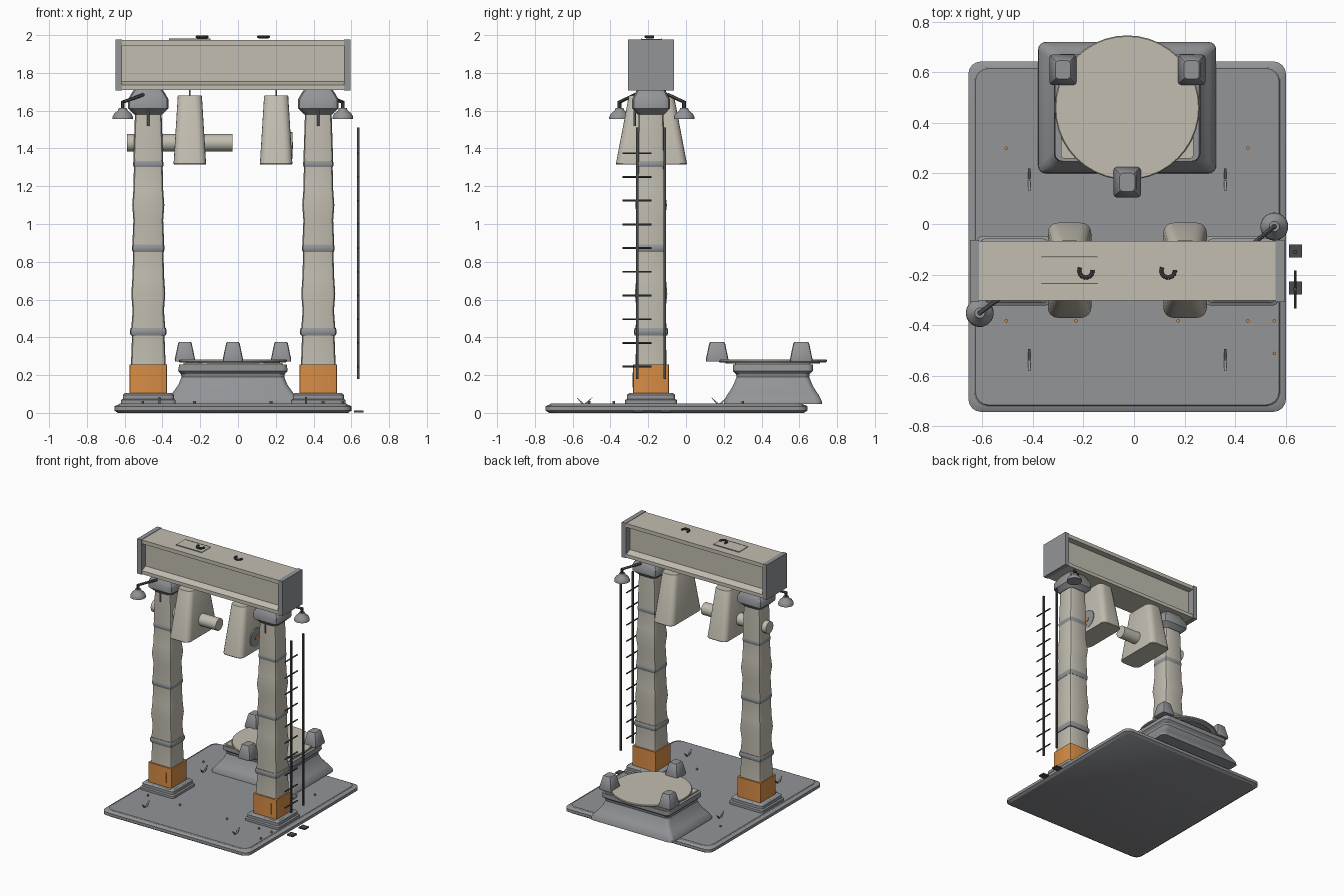
import bpy, bmesh
from math import sin, cos, pi, radians
from mathutils import Vector

if "Cube" in bpy.data.objects:
    bpy.data.objects.remove(bpy.data.objects["Cube"])


def material(name, r, g, b):
    m = bpy.data.materials.new(name)
    m.use_nodes = True
    m.diffuse_color = (r, g, b, 1)
    node = next(n for n in m.node_tree.nodes if n.type == 'BSDF_PRINCIPLED')
    node.inputs["Base Color"].default_value = (r, g, b, 1)
    return m


BEIGE = material("warm beige", .54, .51, .435)
GREY = material("mid grey", .29, .298, .312)
DARK = material("dark metal", .066, .068, .071)
ORANGE = material("orange paint", .68, .265, .06)


def finish(name, bm, mat):
    bmesh.ops.recalc_face_normals(bm, faces=bm.faces)
    mesh = bpy.data.meshes.new(name)
    bm.to_mesh(mesh)
    bm.free()
    ob = bpy.data.objects.new(name, mesh)
    bpy.context.collection.objects.link(ob)
    mesh.materials.append(mat)
    bpy.ops.object.select_all(action='DESELECT')
    bpy.context.view_layer.objects.active = ob
    ob.select_set(True)
    bpy.ops.object.shade_smooth_by_angle(angle=radians(30))
    return ob


def loft(name, mat, x, y, rings, corner=.02, seg=4):
    """Stack rounded rectangles given as (z, half x, half y)."""
    bm = bmesh.new()
    loops = []
    for z, hx, hy in rings:
        r = min(corner, hx, hy)
        loop = []
        for q, (sx, sy) in enumerate([(1, 1), (-1, 1), (-1, -1), (1, -1)]):
            for i in range(seg + 1):
                a = pi / 2 * (q + i / seg)
                loop.append(bm.verts.new((x + sx * (hx - r) + r * cos(a),
                                          y + sy * (hy - r) + r * sin(a), z)))
        loops.append(loop)
    for lo, hi in zip(loops, loops[1:]):
        for i in range(len(lo)):
            j = (i + 1) % len(lo)
            bm.faces.new((lo[i], lo[j], hi[j], hi[i]))
    bm.faces.new(loops[0])
    bm.faces.new(loops[-1])
    bmesh.ops.remove_doubles(bm, verts=bm.verts, dist=1e-5)
    return finish(name, bm, mat)


def turned(name, mat, x, y, profile):
    """Round part from (z, radius) pairs."""
    return loft(name, mat, x, y, [(z, r, r) for z, r in profile], 1, 10)


def box(name, mat, lo, hi):
    bm = bmesh.new()
    bmesh.ops.create_cube(bm, size=1)
    lo, hi = Vector(lo), Vector(hi)
    for v in bm.verts:
        v.co = (lo + hi) / 2 + v.co * (hi - lo)
    return finish(name, bm, mat)


def rod(name, mat, a, b, r, seg=12):
    a, b = Vector(a), Vector(b)
    bm = bmesh.new()
    bmesh.ops.create_cone(bm, cap_ends=True, segments=seg, radius1=r, radius2=r,
                          depth=(b - a).length)
    bm.transform((b - a).to_track_quat('Z', 'Y').to_matrix().to_4x4())
    bmesh.ops.translate(bm, verts=bm.verts, vec=(a + b) / 2)
    return finish(name, bm, mat)


def extruded(name, mat, x, section, length):
    """Extrude a (y, z) outline along x."""
    bm = bmesh.new()
    face = bm.faces.new([bm.verts.new((x, y, z)) for y, z in section])
    ext = bmesh.ops.extrude_face_region(bm, geom=[face])
    bmesh.ops.translate(bm, vec=(length, 0, 0),
                        verts=[v for v in ext["geom"] if isinstance(v, bmesh.types.BMVert)])
    return finish(name, bm, mat)


PX, PY = (-.475, .425), -.185      # pier positions
MX = -.027                         # middle of the base

# Base slab
loft("base_slab", GREY, MX, -.05, [
    (0, .61, .675), (.006, .618, .683), (.012, .628, .693), (.034, .628, .693),
    (.042, .615, .68), (.044, .605, .67), (.05, .6, .665)], .05)

# Piers
for x, side in zip(PX, ("right", "left")):
    loft(side + "_pier_foot", GREY, x, PY, [
        (.045, .145, .137), (.068, .145, .137), (.074, .135, .127),
        (.096, .135, .127), (.104, .125, .117)], .02)
    loft(side + "_pier_sleeve", ORANGE, x, PY, [(.1, .1, .095), (.255, .1, .095)], .008, 2)
    loft(side + "_pier_column", BEIGE, x, PY, [
        (.25, .092, .083), (.41, .086, .078), (.45, .09, .082), (.54, .083, .076),
        (.63, .09, .086), (.72, .084, .078), (.86, .08, .074), (.9, .084, .077),
        (1.02, .079, .073), (1.1, .085, .084), (1.18, .079, .073), (1.31, .076, .07),
        (1.36, .078, .071), (1.6, .07, .066)], .02, 2)
    for z, h in ((.43, .097), (.873, .087), (1.318, .08)):
        loft(side + "_pier_band", GREY, x, PY, [
            (z - .02, h - .005, h - .011), (z - .008, h, h - .007),
            (z + .008, h, h - .007), (z + .02, h - .005, h - .011)], .02, 2)
    loft(side + "_pier_capital", GREY, x, PY, [
        (1.58, .075, .07), (1.612, .107, .1), (1.66, .107, .1),
        (1.69, .09, .085), (1.712, .075, .075)], .03, 2)
    rod(side + "_capital_pin", GREY, (x, -.272, 1.52), (x, -.272, 1.6), .006)

# Raised ribs on the sleeves
for x in (-.53, -.42, .37, .425, .48):
    box("sleeve_rib", ORANGE, (x - .003, -.283, .135), (x + .003, -.277, .215))

# Beam with a recessed web
half = [(.1175, 1.71), (.1175, 1.737), (.07, 1.755), (.07, 1.946), (.1175, 1.946), (.1175, 1.975)]
extruded("cross_beam", BEIGE, -.63,
         [(PY + s * y, z) for s, pts in ((1, half), (-1, half[::-1])) for y, z in pts], 1.21)
box("right_beam_end", GREY, (-.648, -.308, 1.708), (-.613, -.063, 1.978))
box("left_beam_end", GREY, (.56, -.308, 1.708), (.595, -.063, 1.978))
box("beam_hatch", BEIGE, (-.365, -.235, 1.97), (-.145, -.13, 1.98))
for y in (-.235, -.13):
    box("hatch_edge", GREY, (-.365, y - .002, 1.972), (-.145, y + .002, 1.981))

# Lifting hooks on the beam
for x in (-.19, .135):
    pts = [(x + .027 * cos(a), PY + .027 * sin(a), 1.991)
           for a in [radians(150 + 24 * i) for i in range(10)]]
    for a, b in zip(pts, pts[1:]):
        rod("lifting_hook", DARK, a, b, .008, 8)

# Hanging weights with a cross tube and a round cap
for x in (-.255, .202):
    loft("hanging_weight", BEIGE, x, -.183, [
        (1.315, .084, .186), (1.319, .086, .188), (1.676, .064, .12), (1.68, .062, .118)], .04)
    rod("weight_hanger", GREY, (x, PY, 1.67), (x, PY, 1.72), .004)
rod("cross_tube", BEIGE, (-.587, PY, 1.43), (-.03, PY, 1.43), .046, 24)
rod("weight_cap", GREY, (.27, PY, 1.415), (.288, PY, 1.415), .072, 24)
rod("weight_cap_button", ORANGE, (.285, PY, 1.415), (.292, PY, 1.415), .018)

# Lamps
for x, y, ex, ey in ((-.61, -.352, -.5, -.27), (.555, -.01, .45, -.095)):
    turned("lamp_shade", GREY, x, y, [(1.555, .055), (1.568, .054), (1.585, .045),
                                     (1.6, .026), (1.615, .02)])
    rod("lamp_stem", DARK, (x, y, 1.61), (x, y, 1.65), .01)
    rod("lamp_arm", DARK, (x, y, 1.645), (ex, ey, 1.685), .009)

# Ladder
for y in (-.258, -.112):
    box("ladder_rail", DARK, (.63, y - .007, .18), (.643, y + .007, 1.51))
    box("ladder_pad", DARK, (.613, y - .02, .003), (.665, y + .03, .013))
for i in range(10):
    z = .245 + .1255 * i
    rod("ladder_rung", DARK, (.637, -.335, z), (.637, -.183, z), .005, 8)

# Turntable pedestal, plate and clamps
TY = .46
loft("pedestal", GREY, MX, TY, [
    (.048, .352, .26), (.065, .35, .258), (.1, .325, .24), (.112, .315, .23),
    (.15, .288, .208), (.19, .272, .192), (.205, .275, .195), (.222, .29, .212),
    (.255, .285, .212)], .03)
loft("pedestal_top", BEIGE, MX, TY, [(.25, .262, .2), (.264, .262, .2)], .01, 2)
turned("turntable_hub", GREY, MX, TY, [(.262, .25), (.27, .25)])
turned("turntable_disc", BEIGE, MX, TY, [(.268, .282), (.272, .286), (.279, .286), (.283, .282)])
for x, y in ((MX, .165), (-.281, .61), (.228, .61)):
    loft("clamp", GREY, x, y, [(.272, .052, .058), (.282, .054, .06), (.368, .036, .042),
                               (.376, .03, .036)], .012, 2)

# Floor cleats and bolts
for x in (-.415, .36):
    for y in (.175, -.538):
        for s in (-1, 1):
            extruded("floor_cleat", GREY, x - .005,
                     [(y + s * d, z) for d, z in ((0, .048), (.015, .048), (.044, .085))], .01)
bolts = [(x, y) for x in (-.505, .45) for y in (.3, -.383)]
bolts += [(-.23, -.383), (.175, -.383), (.555, -.383), (.555, -.512)]
for x, y in bolts:
    rod("floor_bolt", ORANGE, (x, y, .045), (x, y, .062), .007, 8)
